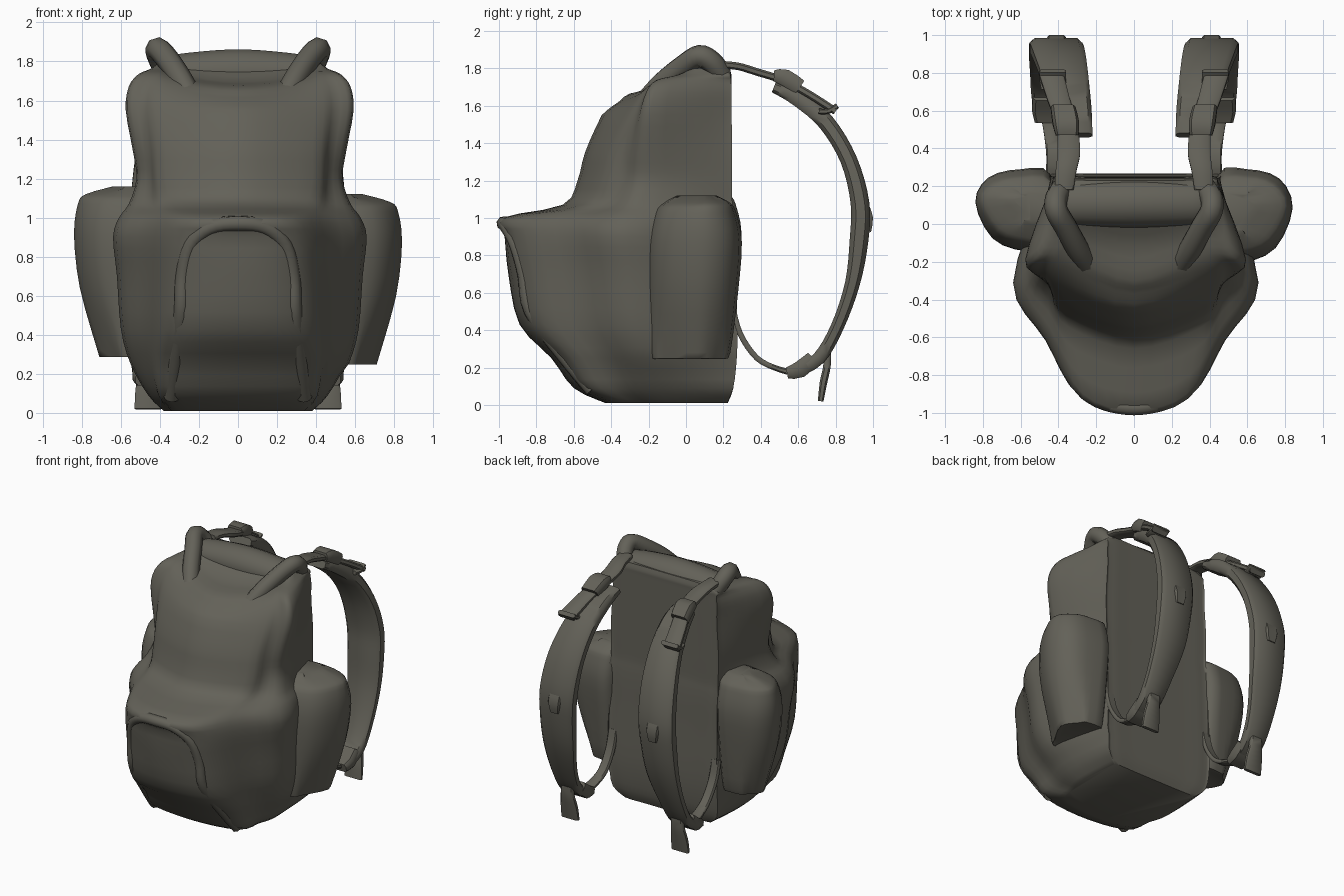
import bpy, bmesh, math
from mathutils import Vector
from mathutils.bvhtree import BVHTree

if "Cube" in bpy.data.objects:
    bpy.data.objects.remove(bpy.data.objects["Cube"])

cloth = bpy.data.materials.new("olive grey cloth")
cloth.diffuse_color = (0.125, 0.12, 0.098, 1)
cloth.use_nodes = True
cloth.node_tree.nodes["Principled BSDF"].inputs["Base Color"].default_value = cloth.diffuse_color


def spline(pts, steps, closed=False):
    """Smooth curve through the points (any number of components)."""
    n, out = len(pts), []
    for i in range(n if closed else n - 1):
        idx = [(i + k) % n if closed else min(max(i + k, 0), n - 1) for k in (-1, 0, 1, 2)]
        a, b, c, d = (pts[j] for j in idx)
        for s in range(steps):
            t = s / steps
            out.append([0.5 * (2 * q + (r - p) * t + (2 * p - 5 * q + 4 * r - u) * t * t
                               + (3 * q - p - 3 * r + u) * t ** 3)
                        for p, q, r, u in zip(a, b, c, d)])
    if not closed:
        out.append(list(pts[-1]))
    return out


def mirror(ob):
    ob.modifiers.new("mirror", 'MIRROR')


def loft(name, rings, mirrored=False, angle=45):
    """Skin closed rings of points and cap both ends."""
    bm = bmesh.new()
    vs = [[bm.verts.new(p) for p in r] for r in rings]
    n = len(vs[0])
    for a, b in zip(vs, vs[1:]):
        for i in range(n):
            j = (i + 1) % n
            bm.faces.new((a[i], a[j], b[j], b[i]))
    bm.faces.new(vs[0])
    bm.faces.new(vs[-1])
    bmesh.ops.recalc_face_normals(bm, faces=bm.faces)
    me = bpy.data.meshes.new(name)
    bm.to_mesh(me)
    bm.free()
    ob = bpy.data.objects.new(name, me)
    bpy.context.collection.objects.link(ob)
    me.materials.append(cloth)
    bpy.ops.object.select_all(action='DESELECT')
    ob.select_set(True)
    bpy.context.view_layer.objects.active = ob
    bpy.ops.object.shade_smooth_by_angle(angle=math.radians(angle))
    if mirrored:
        mirror(ob)
    return ob


def ribbon(name, path, steps=4):
    """Padded strap along (x, y, z, width, thickness), mirrored to both sides."""
    pts, rings = spline(path, steps), []
    for i, (x, y, z, w, t) in enumerate(pts):
        a, b = pts[max(i - 1, 0)], pts[min(i + 1, len(pts) - 1)]
        d = Vector((0, b[1] - a[1], b[2] - a[2])).normalized()
        nrm = Vector((0, -d.z, d.y))
        prof = [(.5, -.25), (.5, .25), (.4, .5), (-.4, .5), (-.5, .25), (-.5, -.25), (-.4, -.5), (.4, -.5)]
        rings.append([Vector((x + u * w, y, z)) + nrm * (v * t) for u, v in prof])
    return loft(name, rings, True)


def tube(name, pts, radius, mirrored=False):
    cu = bpy.data.curves.new(name, 'CURVE')
    cu.dimensions = '3D'
    cu.bevel_depth, cu.bevel_resolution, cu.use_fill_caps = radius, 2, True
    path = spline(pts, 4)
    sp = cu.splines.new('POLY')
    sp.points.add(len(path) - 1)
    for p, co in zip(sp.points, path):
        p.co = (*co, 1)
    cu.materials.append(cloth)
    ob = bpy.data.objects.new(name, cu)
    bpy.context.collection.objects.link(ob)
    if mirrored:
        mirror(ob)


# Main body: height, back width, side width and depth, front corner, front middle, back
levels = [(.01, .36, .38, -.10, .30, -.38, -.43, .22), (.09, .44, .46, -.15, .36, -.54, -.60, .25),
          (.25, .46, .55, -.20, .36, -.65, -.72, .265), (.43, .46, .60, -.25, .33, -.81, -.89, .265),
          (.70, .46, .62, -.28, .31, -.87, -.95, .255), (.90, .46, .64, -.31, .29, -.91, -.97, .25),
          (1.0, .46, .61, -.29, .27, -.90, -.985, .245), (1.07, .45, .56, -.25, .34, -.55, -.66, .24),
          (1.2, .45, .52, -.20, .37, -.46, -.58, .24), (1.35, .45, .54, -.20, .37, -.42, -.54, .24),
          (1.55, .44, .575, -.19, .38, -.33, -.45, .24), (1.67, .44, .56, -.17, .37, -.25, -.37, .24),
          (1.735, .43, .51, -.13, .33, -.17, -.30, .24), (1.765, .43, .44, -.02, .28, -.05, -.12, .24),
          (1.80, .38, .40, .04, .22, .04, .03, .23)]
rings = []
for z, wb, ws, ys, wf, yf, yc, yb in spline(levels, 3):
    mid = ((ws + wf) / 2 + .005, (ys + yf) / 2 - .005)
    half = [(wb * .5, yb), (wb * .93, yb), (wb, yb - .04), (ws, ys), mid, (wf, yf)]
    ring = [(0, yb)] + half + [(0, yc)] + [(-x, y) for x, y in half[::-1]]
    # the lid dips in the middle of its front rim, and the right side bulges a little
    sag = .07 * min(max((z - 1.55) / .15, 0), 1)
    rings.append([(x * (1.03 if x > 0 and z > .2 else 1), y,
                   z - sag * max(0, 1 - (x / .4) ** 2) * min(1, max(0, (.1 - y) / .2)))
                  for x, y in spline(ring, 4, True)])
body = loft("main_bag", rings, angle=60)
bvh = BVHTree.FromPolygons([v.co for v in body.data.vertices], [p.vertices for p in body.data.polygons])

# Piped arch of the front pocket, laid on the bag's surface
arch = [(.34, .08), (.32, .25), (.29, .5), (.28, .7), (.24, .86), (.14, .95), (0, .97)]
arch += [(-x, z) for x, z in arch[-2::-1]]
seam = []
for x, z in arch:
    hit = bvh.ray_cast(Vector((x, -3, z)), Vector((0, 1, 0)))[0]
    seam.append((x, hit.y + .03, z))
tube("front_pocket_piping", seam, .04)

# Side pockets: height, outer reach, front edge, back edge
pocket = [(.25, .71, -.16, .20), (.28, .72, -.18, .23), (.60, .81, -.20, .27), (.87, .84, -.20, .29),
          (1.03, .82, -.16, .26), (1.08, .78, -.11, .23), (1.12, .64, -.04, .16)]
for name, s, lift, front in (("right_side_pocket", 1, 0, 0), ("left_side_pocket", -1, .04, .06)):
    rings = []
    for z, xo, y0, y1 in spline(pocket, 3):
        y0 += front
        m, r = (y0 + y1) / 2, (y1 - y0) / 2
        sec = [(.46, y0 + r * .1), (.58, y0), (xo - .09, y0 + r * .3), (xo, m + .04),
               (xo - .07, y1 - r * .2), (.60, y1), (.44, y1 - r * .15)]
        rings.append([(s * x, y, z + lift) for x, y in spline(sec, 3, True)])
    loft(name, rings, angle=50)

# Padded roll across the top
rings = []
for x, ry, rz in spline([(-.41, .06, .05), (-.36, .11, .09), (-.18, .125, .115), (0, .13, .125),
                         (.18, .125, .115), (.36, .11, .09), (.41, .06, .05)], 3):
    rings.append([(x, .11 + ry * math.cos(a), 1.74 + rz * math.sin(a))
                  for a in (k * math.tau / 14 for k in range(14))])
loft("top_roll", rings)

# Carrying loops at the top corners
tube("top_loop", [(.25, -.21, 1.63), (.30, -.13, 1.72), (.36, -.02, 1.81), (.41, .07, 1.865),
                  (.41, .14, 1.83), (.38, .19, 1.76)], .06, True)

# Shoulder straps: padding, webbing, buckles and loose ends
ribbon("shoulder_pad", [(.31, .47, 1.70, .18, .06), (.33, .60, 1.64, .21, .09), (.36, .75, 1.51, .24, .09),
                        (.39, .87, 1.31, .27, .09), (.41, .93, 1.08, .28, .10), (.42, .925, .88, .27, .10),
                        (.43, .89, .65, .25, .08), (.45, .81, .42, .20, .07), (.46, .71, .25, .17, .07),
                        (.46, .58, .17, .14, .06)])
ribbon("upper_webbing", [(.37, .18, 1.82, .10, .04), (.36, .28, 1.81, .11, .04), (.345, .38, 1.78, .12, .04),
                         (.355, .52, 1.735, .11, .04), (.40, .66, 1.66, .12, .04), (.44, .80, 1.57, .13, .04)])
ribbon("upper_buckle", [(.355, .47, 1.76, .12, .06), (.36, .53, 1.75, .14, .09), (.375, .61, 1.70, .13, .08)], 2)
ribbon("webbing_tip", [(.42, .71, 1.57, .14, .03), (.43, .76, 1.57, .14, .03), (.43, .81, 1.60, .14, .03)], 2)
ribbon("pad_loop", [(.41, .955, 1.06, .10, .05), (.41, .975, 1.0, .10, .05), (.41, .965, .93, .07, .05)], 2)
ribbon("lower_webbing", [(.45, .60, .17, .10, .04), (.44, .50, .19, .08, .03), (.43, .38, .25, .07, .03),
                         (.43, .29, .38, .07, .03), (.43, .25, .52, .07, .03)])
ribbon("lower_buckle", [(.455, .54, .17, .14, .06), (.455, .61, .19, .17, .09), (.455, .68, .25, .16, .08)], 2)
ribbon("loose_strap_end", [(.455, .75, .33, .10, .04), (.46, .755, .22, .10, .04),
                           (.46, .735, .12, .13, .04), (.46, .72, .02, .14, .03)], 3)
